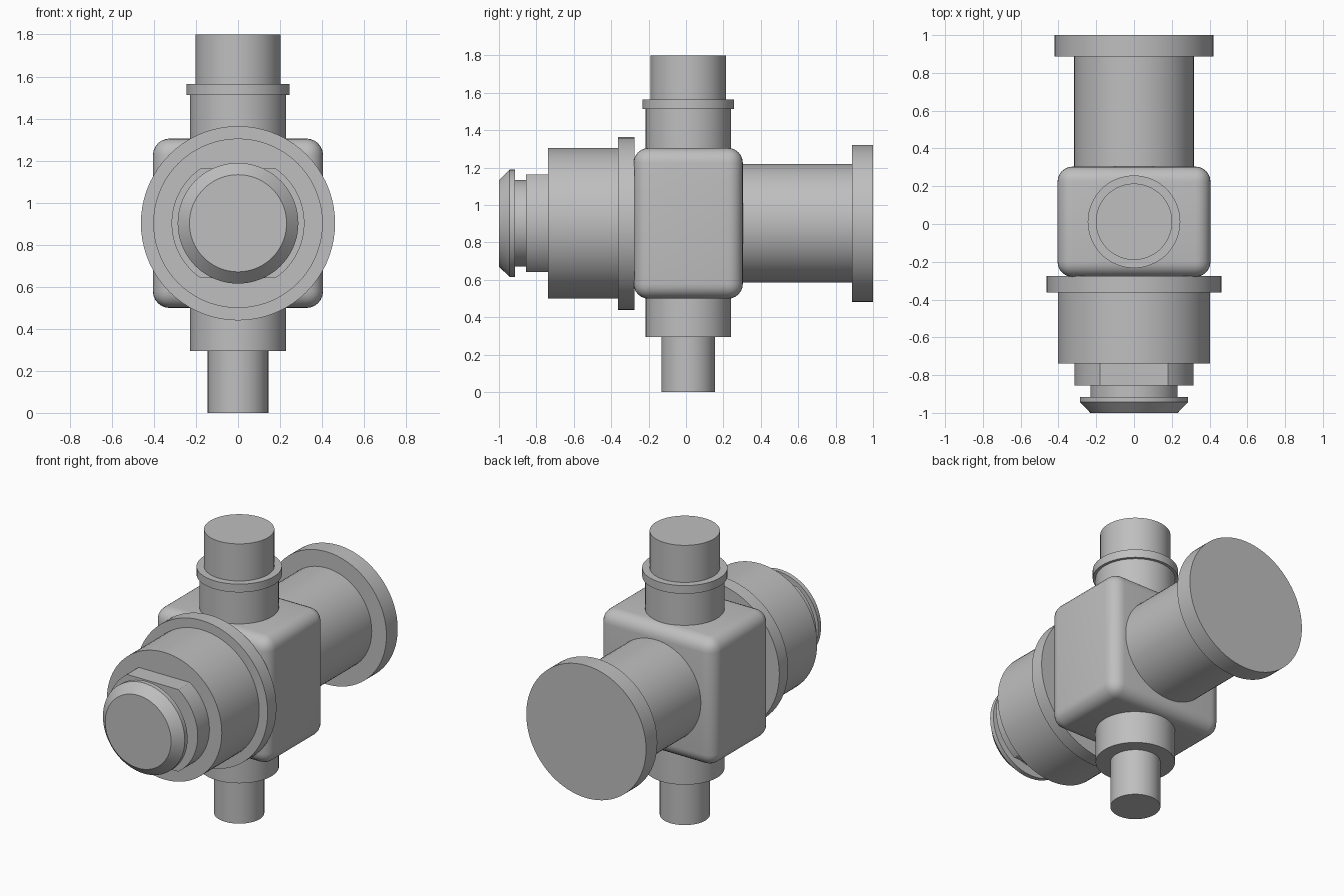
import bpy
import bmesh
import math
from mathutils import Matrix, Vector

if "Cube" in bpy.data.objects:
    bpy.data.objects.remove(bpy.data.objects["Cube"], do_unlink=True)

GREY = (0.52, 0.52, 0.52, 1.0)
SEGMENTS = 72
MID_Z = 0.902       # height of the front-to-back axis
MID_Y = 0.012       # depth of the upright axis

metal = bpy.data.materials.new("grey metal")
metal.use_nodes = True
metal.diffuse_color = GREY
metal.node_tree.nodes["Principled BSDF"].inputs["Base Color"].default_value = GREY


def finish(name, bm):
    """Turn a bmesh into a smooth object with sharp rims."""
    bmesh.ops.recalc_face_normals(bm, faces=bm.faces)
    mesh = bpy.data.meshes.new(name)
    bm.to_mesh(mesh)
    bm.free()
    mesh.materials.append(metal)
    obj = bpy.data.objects.new(name, mesh)
    bpy.context.collection.objects.link(obj)
    bpy.ops.object.select_all(action="DESELECT")
    obj.select_set(True)
    bpy.context.view_layer.objects.active = obj
    bpy.ops.object.shade_smooth_by_angle(angle=math.radians(30))


def turned(start, end, r_start, r_end=None):
    """Cylinder or cone along z between two stations."""
    bm = bmesh.new()
    bmesh.ops.create_cone(
        bm, cap_ends=True, segments=SEGMENTS, radius1=r_start,
        radius2=r_start if r_end is None else r_end, depth=end - start,
        matrix=Matrix.Translation((0, 0, (start + end) / 2)))
    return bm


def upright(name, start, end, radius):
    bm = turned(start, end, radius)
    bmesh.ops.translate(bm, verts=bm.verts, vec=(0, MID_Y, 0))
    finish(name, bm)


def lengthwise(name, start, end, r_start, r_end=None, flats=None):
    """Turned part along y, optionally with a flat above and below."""
    bm = turned(start, end, r_start, r_end)
    bm.transform(Matrix.Translation((0, 0, MID_Z)) @ Matrix.Rotation(-math.pi / 2, 4, "X"))
    if flats:
        for side in (1, -1):
            cut = bmesh.ops.bisect_plane(
                bm, geom=bm.verts[:] + bm.edges[:] + bm.faces[:],
                plane_co=(0, 0, MID_Z + side * flats),
                plane_no=Vector((0, 0, side)), clear_outer=True)
            edges = [e for e in cut["geom_cut"] if isinstance(e, bmesh.types.BMEdge)]
            bmesh.ops.holes_fill(bm, edges=[e for e in bm.edges if e.is_boundary] or edges)
    finish(name, bm)


# Rounded central block
block = bmesh.new()
bmesh.ops.create_cube(block, size=1)
bmesh.ops.scale(block, verts=block.verts, vec=(0.81, 0.584, 0.806))
bmesh.ops.translate(block, verts=block.verts, vec=(0, MID_Y, MID_Z))
bmesh.ops.bevel(block, geom=block.edges[:], offset=0.08, segments=6,
                profile=0.5, affect="EDGES")
finish("body_block", block)

# Upright parts
upright("lower_stem", 0.0, 0.4, 0.144)
upright("lower_neck", 0.295, 0.6, 0.228)
upright("upper_neck", 1.2, 1.53, 0.228)
upright("upper_collar", 1.513, 1.565, 0.245)
upright("upper_stem", 1.54, 1.8, 0.202)

# Rear pipe and its end flange
lengthwise("rear_pipe", 0.2, 0.9, 0.317)
lengthwise("rear_flange", 0.887, 1.0, 0.42)

# Front connector, from the block outwards
lengthwise("front_flange", -0.363, -0.275, 0.462)
lengthwise("front_drum", -0.738, -0.35, 0.403)
lengthwise("flatted_nut", -0.855, -0.72, 0.316, flats=0.26)
lengthwise("groove_shaft", -0.93, -0.84, 0.231)
lengthwise("cap_rim", -0.943, -0.915, 0.287)
lengthwise("cap_bevel", -1.0, -0.943, 0.231, 0.287)
